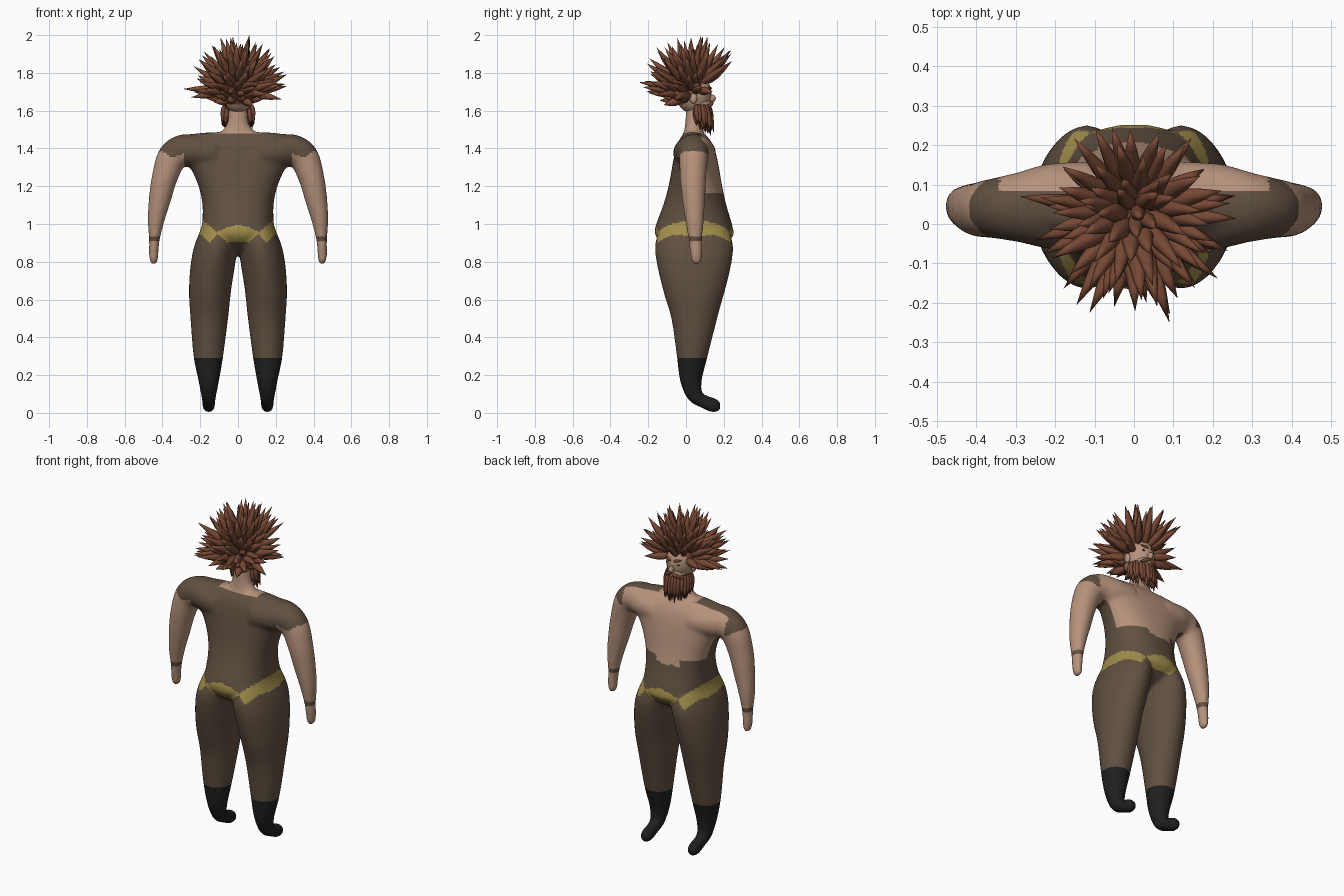
import bpy, bmesh, math, random
from mathutils import Vector, Matrix

if "Cube" in bpy.data.objects:
    bpy.data.objects.remove(bpy.data.objects["Cube"])

random.seed(4)


def material(name, rgb):
    m = bpy.data.materials.new(name)
    m.diffuse_color = (*rgb, 1)
    m.use_nodes = True
    m.node_tree.nodes["Principled BSDF"].inputs["Base Color"].default_value = m.diffuse_color
    return m


SKIN = material("skin", (0.47, 0.29, 0.20))
CLOTH = material("brown cloth", (0.118, 0.080, 0.052))
BOOT = material("black boot", (0.014, 0.014, 0.015))
BELT = material("gold belt", (0.36, 0.27, 0.07))
HAIR = material("red brown hair", (0.185, 0.066, 0.035))
DARK = material("dark eye", (0.03, 0.02, 0.015))


def finish(name, bm, mats, angle=60):
    bmesh.ops.recalc_face_normals(bm, faces=bm.faces)
    me = bpy.data.meshes.new(name)
    bm.to_mesh(me)
    bm.free()
    for m in mats:
        me.materials.append(m)
    ob = bpy.data.objects.new(name, me)
    bpy.context.collection.objects.link(ob)
    bpy.ops.object.select_all(action='DESELECT')
    ob.select_set(True)
    bpy.context.view_layer.objects.active = ob
    bpy.ops.object.shade_smooth_by_angle(angle=math.radians(angle))
    return ob


def spline(keys, steps):
    """Catmull-Rom through tuples of numbers."""
    out = []
    for i in range(len(keys) - 1):
        p0, p1 = keys[max(i - 1, 0)], keys[i]
        p2, p3 = keys[i + 1], keys[min(i + 2, len(keys) - 1)]
        for s in range(steps):
            t = s / steps
            out.append([0.5 * (2 * b + (c - a) * t + (2 * a - 5 * b + 4 * c - d) * t * t
                               + (3 * b - a - 3 * c + d) * t ** 3)
                        for a, b, c, d in zip(p0, p1, p2, p3)])
    return out + [list(keys[-1])]


def power(v, p):
    return math.copysign(abs(v) ** p, v)


def sweep(bm, keys, side, segs=24, steps=4, square=1.0):
    """Closed tube through (x, y, z, radius along side, other radius)."""
    side = Vector(side)
    pts = spline(keys, steps)
    pos = [Vector(p[:3]) for p in pts]
    rings = []
    for i, p in enumerate(pts):
        tan = pos[min(i + 1, len(pos) - 1)] - pos[max(i - 1, 0)]
        other = tan.cross(side).normalized()
        rings.append([bm.verts.new(pos[i] + side * p[3] * power(math.cos(a), square)
                                   + other * p[4] * power(math.sin(a), square))
                      for a in (k * math.tau / segs for k in range(segs))])
    for r0, r1 in zip(rings, rings[1:]):
        for k in range(segs):
            n = (k + 1) % segs
            bm.faces.new((r0[k], r0[n], r1[n], r1[k]))
    bm.faces.new(rings[0])
    bm.faces.new(rings[-1])


def ball(bm, centre, radii, segs=24, rings=16):
    return bmesh.ops.create_uvsphere(
        bm, u_segments=segs, v_segments=rings, radius=1,
        matrix=Matrix.Translation(centre) @ Matrix.Diagonal((*radii, 1)))['verts']


def spike(bm, base, direction, length, radius, bend=(0, 0, 0), sides=8):
    """Leaf-shaped tapering lock."""
    d = direction.normalized()
    u = d.orthogonal().normalized()
    v = d.cross(u)
    prev = None
    for t, w in ((0, 0.5), (0.2, .9), (0.4, 1), (0.7, 0.6)):
        c = base + d * length * t + Vector(bend) * t * t
        ring = [bm.verts.new(c + (u * math.cos(a) + v * math.sin(a)) * radius * w)
                for a in (k * math.tau / sides for k in range(sides))]
        if prev:
            for k in range(sides):
                n = (k + 1) % sides
                bm.faces.new((prev[k], prev[n], ring[n], ring[k]))
        else:
            bm.faces.new(ring)
        prev = ring
    tip = bm.verts.new(base + d * length + Vector(bend))
    for k in range(sides):
        bm.faces.new((prev[k], prev[(k + 1) % sides], tip))


# Body: torso, neck, limbs fused into one smooth skin
bm = bmesh.new()
sweep(bm, [(0, .043, .835, .03, .07), (0, .043, .88, .11, .15), (0, .043, .94, .198, .207),
           (0, .045, 1.0, .19, .2), (0, .048, 1.1, .188, .167), (0, .05, 1.2, .209, .142),
           (0, .05, 1.3, .255, .124), (0, .048, 1.37, .315, .11), (0, .043, 1.43, .325, .09),
           (0, .04, 1.472, .26, .06), (0, .04, 1.485, .15, .04)], (1, 0, 0), 40, 4, .86)
sweep(bm, [(0, .04, 1.45, .125, .06), (0, .04, 1.5, .08, .05), (0, .04, 1.54, .056, .044),
           (0, .045, 1.64, .048, .042)], (1, 0, 0))
for s in (-1, 1):
    sweep(bm, [(s * .10, .045, 1.0, .085, .17), (s * .114, .043, .9, .112, .206),
               (s * .131, .043, .8, .118, .2), (s * .148, .043, .65, .112, .165),
               (s * .152, .043, .5, .1, .122), (s * .157, .032, .3, .079, .082),
               (s * .155, .026, .18, .057, .06), (s * .155, .045, .095, .041, .043),
               (s * .155, .09, .062, .035, .036), (s * .155, .15, .039, .034, .039),
               (s * .155, .182, .036, .02, .022)], (1, 0, 0))
    sweep(bm, [(s * .12, .045, 1.375, .115, .09), (s * .22, .045, 1.385, .108, .088),
               (s * .29, .043, 1.388, .09, .086),
               (s * .35, .04, 1.35, .077, .08), (s * .39, .037, 1.24, .07, .068),
               (s * .412, .04, 1.14, .062, .06), (s * .434, .045, 1.02, .05, .045),
               (s * .443, .05, .91, .036, .028), (s * .446, .053, .85, .033, .026),
               (s * .446, .055, .805, .028, .022), (s * .446, .055, .787, .014, .012)], (0, 1, 0))
body = finish("body", bm, [])
rm = body.modifiers.new("fuse", 'REMESH')
rm.mode = 'VOXEL'
rm.voxel_size = 0.010
sm = body.modifiers.new("soften", 'SMOOTH')
sm.factor, sm.iterations = 0.5, 12
dg = bpy.context.evaluated_depsgraph_get()
fused = bpy.data.meshes.new_from_object(body.evaluated_get(dg))
bpy.data.objects.remove(body)
bm = bmesh.new()
bm.from_mesh(fused)
# Clean edges for the boots, wristbands, neckline and open chest
for co, no in (((0, 0, .29), (0, 0, 1)), ((0, 0, .91), (0, 0, 1)), ((0, 0, .935), (0, 0, 1)),
               ((0, 0, 1.165), (0, 0, 1)), ((0, 0, 1.48), (0, 0, 1)), ((0, .083, 0), (0, 1, 0))):
    bmesh.ops.bisect_plane(bm, geom=bm.verts[:] + bm.edges[:] + bm.faces[:],
                           plane_co=co, plane_no=no)


def lerp(x, table):
    for (x0, y0), (x1, y1) in zip(table, table[1:]):
        if x <= x1:
            return y0 + (y1 - y0) * (x - x0) / (x1 - x0)
    return table[-1][1]


BELT_TOP = [(0, .995), (.05, .985), (.11, .957), (.19, 1.02)]
BELT_LOW = [(0, .905), (.06, .905), (.11, .95), (.15, .90), (.19, .94)]
SLEEVE = [(.28, 1.38), (.32, 1.36), (.345, 1.35), (.40, 1.385), (.5, 1.385)]


def body_colour(c):
    ax = abs(c.x)
    if c.z < .29:
        return 2
    if ax > .285 and c.z < lerp(ax, SLEEVE):
        return 1 if .91 < c.z < .935 else 0
    if c.z > 1.48 and ax < .125:
        return 0
    if c.y > .083 and c.z > 1.165 and ax < .34:
        return 0
    if c.y > .1 and c.z > 1.13 and -.09 < c.x < .06:
        return 0
    if lerp(ax, BELT_LOW) < c.z < lerp(ax, BELT_TOP):
        return 3
    return 1


for f in bm.faces:
    f.material_index = body_colour(f.calc_center_median())
finish("body", bm, [SKIN, CLOTH, BOOT, BELT], 80)

# Head with nose and ears
bm = bmesh.new()
ball(bm, (0, .04, 1.69), (.08, .095, .105))
ball(bm, (0, .075, 1.635), (.058, .06, .05))
ball(bm, (0, .138, 1.665), (.014, .02, .02), 12, 8)
for s in (-1, 1):
    ball(bm, (s * .08, .04, 1.665), (.012, .02, .028), 12, 8)
finish("head", bm, [SKIN])

# Eyes
bm = bmesh.new()
for s in (-1, 1):
    ball(bm, (s * .03, .122, 1.695), (.012, .006, .007), 12, 8)
finish("eyes", bm, [DARK])

# Scalp under the locks, reaching down to the nape
bm = bmesh.new()
scalp = ball(bm, (0, .035, 1.70), (.086, .097, .105), 32, 24)
bmesh.ops.delete(bm, geom=[v for v in scalp if v.co.z < 1.61 + max(0, v.co.y + .03) * .9],
                 context='VERTS')
finish("scalp", bm, [HAIR])

# Spiky hair spread evenly over the crown, back and sides
bm = bmesh.new()
count = 125
for i in range(count):
    z = 1 - 1.5 * (i + .5) / count
    a = i * 2.39996
    r = math.sqrt(1 - z * z)
    d = Vector((r * math.cos(a), r * math.sin(a), z))
    if (d.y > .25 and d.z < .5) or (d.z < -.05 and d.y > -.15):
        continue
    base = Vector((0, .035, 1.70)) + Vector((d.x * .07, d.y * .078, d.z * .085))
    out = d + Vector([random.uniform(-.14, .14) for _ in range(3)])
    low = 1
    if d.z < -.1:
        low = .55
        out.z += .15
    spike(bm, base, out, random.uniform(.15, .215) * low, random.uniform(.02, .025),
          (0, 0, .015))
# A few longest locks
for tip in ((-.29, .07, 1.715), (.25, .07, 1.74), (.09, -.25, 1.75), (-.01, .24, 1.92),
            (.06, .08, 2.0), (.13, .2, 1.88), (-.05, -.21, 1.70), (-.14, .06, 1.95),
            (.23, -.06, 1.66), (-.25, -.04, 1.67), (.18, .14, 1.70), (-.18, .14, 1.72)):
    tip = Vector(tip)
    d = (tip - Vector((0, .035, 1.71))).normalized()
    base = Vector((0, .035, 1.71)) + d * .07
    spike(bm, base, tip - base, (tip - base).length, .023)
finish("hair", bm, [HAIR], 50)

# Beard, moustache and brows
bm = bmesh.new()
for row, reach in ((0, 1), (1, .8)):
    for i in range(15):
        a = math.radians(-92 + i * 13 + random.uniform(-3, 3))
        base = Vector((math.sin(a) * .074 * reach, .05 + math.cos(a) * .072 * reach, 1.632 - row * .02))
        d = Vector((math.sin(a) * .1, math.cos(a) * .1 + .08, -1))
        spike(bm, base, d, random.uniform(.085, .115) + .045 * math.cos(a), .014)
for s in (-1, 1):
    spike(bm, Vector((s * .003, .14, 1.645)), Vector((s, -.35, -.5)), .07, .011)
    spike(bm, Vector((s * .01, .132, 1.715)), Vector((s, -.3, .25)), .05, .008)
finish("beard_and_brows", bm, [HAIR], 50)
